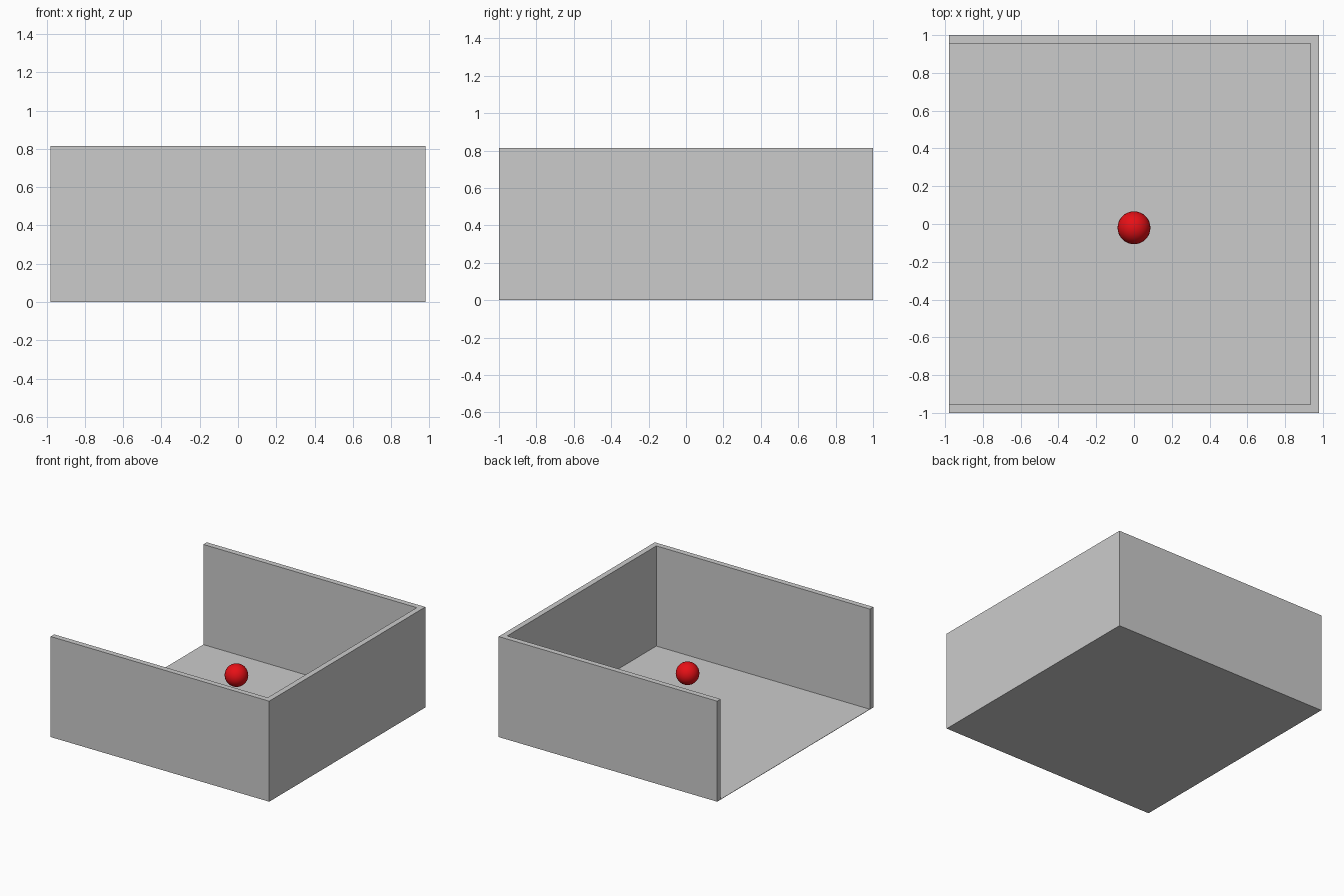
import bpy, bmesh
from math import radians

if "Cube" in bpy.data.objects:
    bpy.data.objects.remove(bpy.data.objects["Cube"])

X, Y, H = 0.98, 1.0, 0.815      # outer half width, half depth, height
WALL, FLOOR = 0.045, 0.003      # wall and floor thickness


def extrude_profile(name, points, z0, z1):
    """Closed xy outline extruded from z0 up to z1."""
    bm = bmesh.new()
    face = bm.faces.new([bm.verts.new((x, y, z0)) for x, y in points])
    new = bmesh.ops.extrude_face_region(bm, geom=[face])["geom"]
    top = [g for g in new if isinstance(g, bmesh.types.BMVert)]
    bmesh.ops.translate(bm, verts=top, vec=(0, 0, z1 - z0))
    bmesh.ops.recalc_face_normals(bm, faces=bm.faces)
    mesh = bpy.data.meshes.new(name)
    bm.to_mesh(mesh)
    bm.free()
    obj = bpy.data.objects.new(name, mesh)
    bpy.context.collection.objects.link(obj)
    return obj


# Thin floor under the whole footprint
extrude_profile("floor", [(-X, -Y), (X, -Y), (X, Y), (-X, Y)], 0, FLOOR)

# U-shaped walls, open on the left side
xi, yi = X - WALL, Y - WALL
extrude_profile("walls", [(-X, -Y), (X, -Y), (X, Y), (-X, Y),
                          (-X, yi), (xi, yi), (xi, -yi), (-X, -yi)], FLOOR, H)

# Red ball floating in the middle
bpy.ops.mesh.primitive_uv_sphere_add(segments=32, ring_count=16, radius=0.087,
                                     location=(0, -0.02, 0.39))
ball = bpy.context.object
ball.name = "ball"
bpy.ops.object.shade_smooth_by_angle(angle=radians(40))
red = bpy.data.materials.new("red")
red.diffuse_color = (0.8, 0.005, 0.008, 1)
red.use_nodes = True
red.node_tree.nodes["Principled BSDF"].inputs["Base Color"].default_value = red.diffuse_color
ball.data.materials.append(red)
